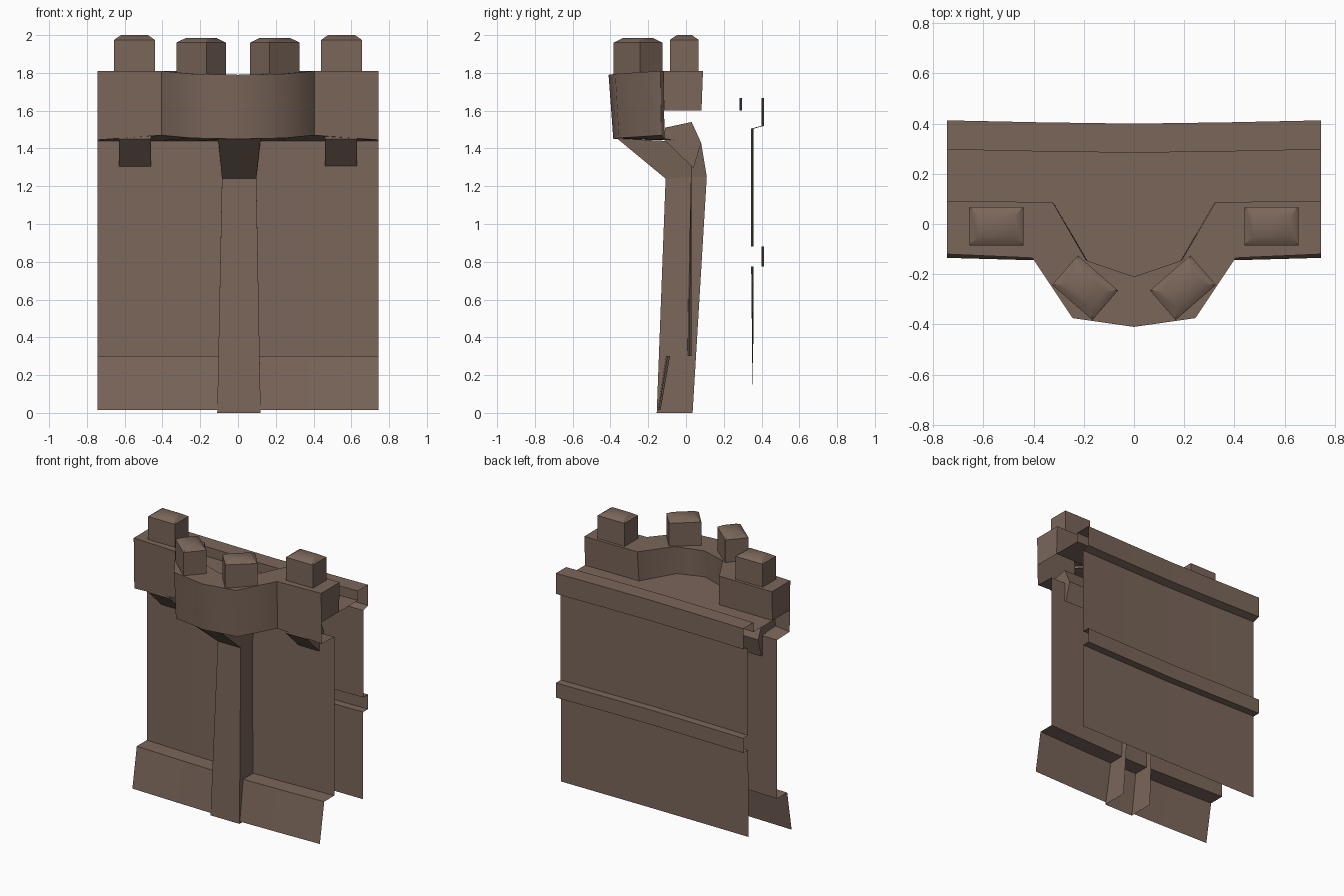
import bpy, bmesh, math

if "Cube" in bpy.data.objects:
    bpy.data.objects.remove(bpy.data.objects["Cube"])

brown = bpy.data.materials.new("brown_stone")
brown.diffuse_color = (0.195, 0.133, 0.102, 1)
brown.use_nodes = True
brown.node_tree.nodes["Principled BSDF"].inputs["Base Color"].default_value = brown.diffuse_color
W = 0.745  # half width of the wall section


def make(name, bm, smooth=None):
    mesh = bpy.data.meshes.new(name)
    bm.to_mesh(mesh)
    bm.free()
    mesh.materials.append(brown)
    if smooth:
        mesh.shade_smooth()
        mesh.set_sharp_from_angle(angle=math.radians(smooth))
    ob = bpy.data.objects.new(name, mesh)
    bpy.context.collection.objects.link(ob)
    return ob


def sheet(name, rows, smooth=None, caps=()):
    """Open surface through rows of points, x ascending along each row."""
    bm = bmesh.new()
    g = [[bm.verts.new(p) for p in r] for r in rows]
    for a, b in zip(g, g[1:]):
        for i in range(len(a) - 1):
            bm.faces.new((a[i], a[i + 1], b[i + 1], b[i]))
    for c in caps:
        bm.faces.new([bm.verts.new(p) for p in c])
    return make(name, bm, smooth)


def mirrored(half):
    """Mirror a half row (outer to centre) across x = 0."""
    return [(-x, y, z) for x, y, z in half] + [(x, y, z) for x, y, z in half[-2::-1]]


def bent(profile):
    """Rows from (y at ends, y at centre, z)."""
    return [mirrored([(W, ye, z), (W / 2, ye + (yc - ye) * 0.6, z), (0, yc, z)])
            for ye, yc, z in profile]


# Front wall and sloped base
sheet("front_wall", bent([(0.03, 0.005, 0.3), (0.03, 0.03, 1.44)]))
sheet("base_skirt", bent([(-0.135, -0.152, 0.015), (-0.085, -0.108, 0.3),
                          (0.03, 0.005, 0.3)]))

# Parapet with its projecting bastion
under_back = mirrored([(W, 0.03, 1.44), (0.405, 0.03, 1.44), (0.245, 0.03, 1.44), (0, 0.03, 1.44)])
out_low = mirrored([(W, -0.113, 1.445), (0.405, -0.13, 1.47), (0.245, -0.355, 1.455), (0, -0.385, 1.45)])
out_top = mirrored([(W, -0.12, 1.81), (0.405, -0.135, 1.81), (0.245, -0.375, 1.795), (0, -0.41, 1.79)])
in_top = mirrored([(W, 0.09, 1.81), (0.325, 0.088, 1.81), (0.19, -0.145, 1.795), (0, -0.21, 1.79)])
in_low = mirrored([(W, 0.082, 1.6), (0.318, 0.08, 1.6), (0.182, -0.153, 1.6), (0, -0.219, 1.6)])
end = [(-0.117, 1.6), (0.082, 1.6), (0.09, 1.81), (-0.12, 1.81)]
sheet("parapet", [under_back, out_low, out_top, in_top, in_low], 51,
      [[(W, y, z) for y, z in end], [(-W, y, z) for y, z in end[::-1]]])

# Walkway floor
sheet("walkway", [in_low, mirrored([(W, 0.297, 1.6), (0.318, 0.29, 1.6),
                                    (0.182, 0.287, 1.6), (0, 0.284, 1.6)])])

# Back wall with rim and middle band
sheet("back_wall", bent([(e, e - 0.013, z) for e, z in [
    (0.297, 1.6), (0.297, 1.668), (0.413, 1.668), (0.413, 1.52), (0.358, 1.505),
    (0.358, 0.88), (0.413, 0.88), (0.413, 0.775), (0.358, 0.775)]]
    + [(0.355, 0.352, 0.15)]))


# Merlons with chamfered tops
def merlon(name, cx, cy, sx, sy, z0, z1, rot):
    bm = bmesh.new()
    c, s = math.cos(rot), math.sin(rot)
    rings = []
    for z, inset in ((z0, 0), (z1 - 0.025, 0), (z1, 0.036)):
        ring = []
        for u, v in ((-1, -1), (1, -1), (1, 1), (-1, 1)):
            x, y = u * (sx / 2 - inset), v * (sy / 2 - inset)
            ring.append(bm.verts.new((cx + x * c - y * s, cy + x * s + y * c, z)))
        rings.append(ring)
    for a, b in zip(rings, rings[1:]):
        for i in range(4):
            j = (i + 1) % 4
            bm.faces.new((a[i], a[j], b[j], b[i]))
    bm.faces.new(rings[-1])
    make(name, bm, 45)


for side, s in (("left", -1), ("right", 1)):
    merlon(side + "_outer_merlon", s * 0.548, -0.009, 0.215, 0.152, 1.8, 2.0, 0)
    merlon(side + "_inner_merlon", s * 0.195, -0.254, 0.213, 0.156, 1.785, 1.985,
           s * math.radians(41))

# Corbels under the parapet
corbel = [(-0.12, 1.45), (0.04, 1.295), (0.08, 1.43), (0.03, 1.54), (-0.11, 1.51)]
for side, s in (("left", -1), ("right", 1)):
    bm = bmesh.new()
    f = bm.faces.new([bm.verts.new((s * 0.545 - 0.084, y, z)) for y, z in corbel])
    r = bmesh.ops.extrude_face_region(bm, geom=[f])
    bmesh.ops.translate(bm, vec=(0.168, 0, 0),
                        verts=[v for v in r["geom"] if isinstance(v, bmesh.types.BMVert)])
    bmesh.ops.recalc_face_normals(bm, faces=bm.faces)
    make(side + "_corbel", bm)

# Central buttress: open-backed channel that kicks out under the bastion
bm = bmesh.new()
rows = []
for xl, xr, yf, zf, yb, zb in ((-0.11, 0.12, -0.155, 0, 0.035, 0),
                               (-0.085, 0.097, -0.108, 1.24, 0.11, 1.25),
                               (-0.105, 0.12, -0.365, 1.453, 0.08, 1.43)):
    rows.append([bm.verts.new(p) for p in ((xl, yb, zb), (xl, yf, zf), (xr, yf, zf), (xr, yb, zb))])
for a, b in zip(rows, rows[1:]):
    for i in range(3):
        bm.faces.new((a[i], a[i + 1], b[i + 1], b[i]))
make("buttress", bm)
